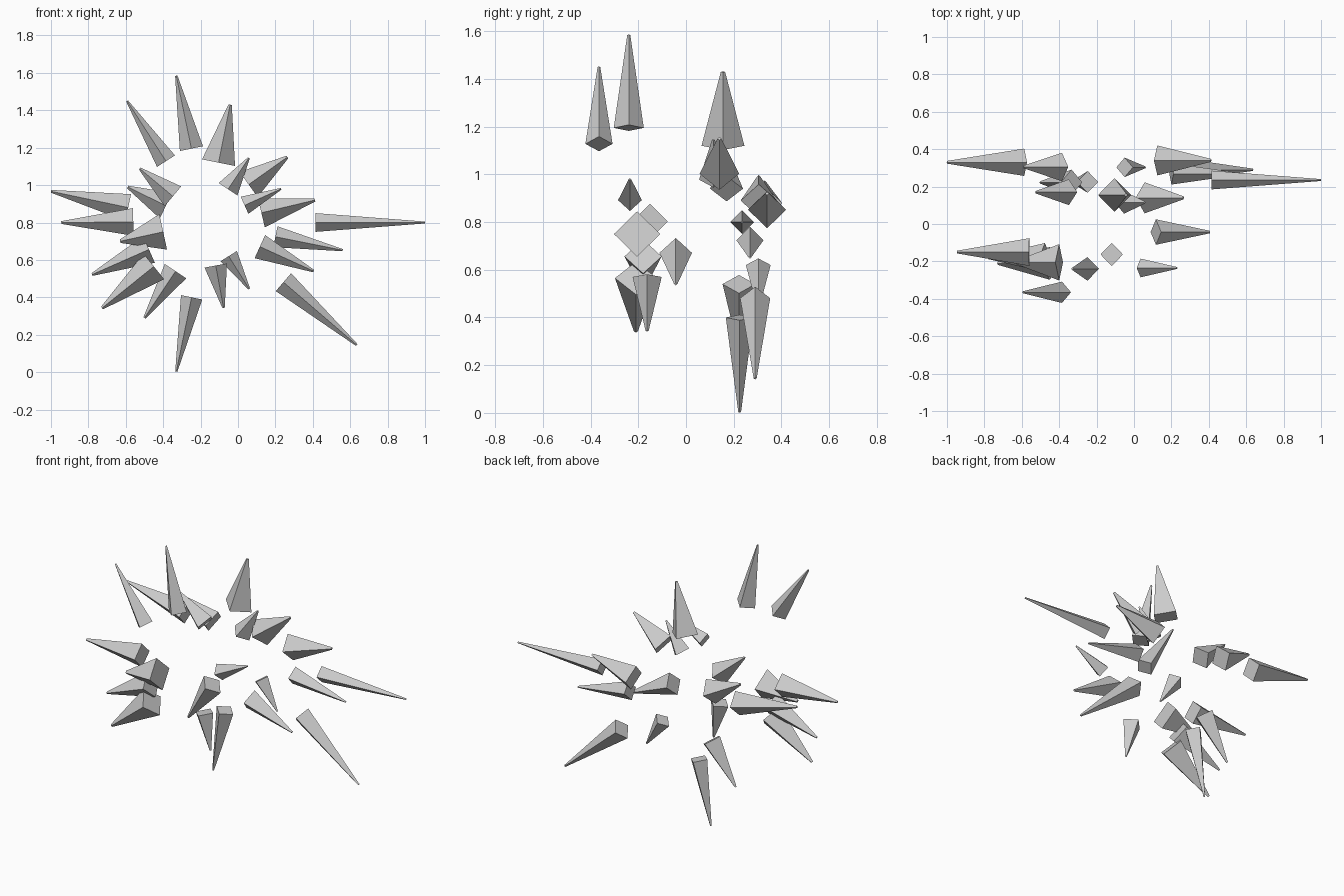
import bpy
from mathutils import Matrix, Vector

# Burst of four-sided spikes, each lying in its own plane of constant y:
# (base x, base z, tip x, tip z, y, radius)
SPIKES = [
    (0.415, 0.80, 1.00, 0.80, 0.235, 0.05),      # right side
    (0.243, 0.481, 0.635, 0.145, 0.29, 0.063),
    (0.20, 0.724, 0.56, 0.652, 0.268, 0.057),
    (0.125, 0.852, 0.412, 0.92, 0.34, 0.08),
    (0.117, 0.671, 0.405, 0.54, -0.043, 0.068),
    (0.057, 1.003, 0.264, 1.15, 0.14, 0.083),
    (0.035, 0.892, 0.23, 0.98, -0.235, 0.05),
    (-0.053, 0.978, 0.058, 1.145, 0.115, 0.06),
    (-0.05, 0.62, 0.06, 0.445, 0.303, 0.052),    # bottom
    (-0.119, 0.57, -0.077, 0.343, -0.163, 0.061),
    (-0.248, 0.40, -0.33, 0.003, 0.225, 0.058),
    (-0.334, 0.54, -0.50, 0.29, 0.222, 0.069),
    (-0.45, 0.565, -0.727, 0.343, -0.21, 0.088), # left side
    (-0.476, 0.656, -0.78, 0.522, -0.18, 0.078),
    (-0.40, 0.75, -0.63, 0.70, -0.205, 0.097),
    (-0.56, 0.803, -0.945, 0.80, -0.15, 0.074),
    (-0.587, 0.88, -1.00, 0.967, 0.33, 0.073),
    (-0.385, 0.89, -0.59, 0.99, 0.305, 0.076),
    (-0.348, 0.94, -0.525, 1.088, 0.17, 0.069),
    (-0.385, 1.128, -0.593, 1.45, -0.365, 0.057), # top
    (-0.249, 1.195, -0.33, 1.585, -0.24, 0.063),
    (-0.104, 1.12, -0.042, 1.43, 0.155, 0.09),
]


def spike(i, bx, bz, tx, tz, y, r):
    base, tip = Vector((bx, y, bz)), Vector((tx, y, tz))
    axis = (tip - base).normalized()
    side = Vector((0, 1, 0)).cross(axis)
    bpy.ops.mesh.primitive_cone_add(vertices=4, radius1=r, radius2=r * 0.1,
                                    depth=(tip - base).length)
    ob = bpy.context.object
    ob.name = f"spike_{i:02d}"
    # square corners point along y and across the spike
    rot = Matrix((side, (0, 1, 0), axis)).transposed().to_4x4()
    ob.matrix_world = Matrix.Translation((base + tip) / 2) @ rot


for i, s in enumerate(SPIKES, 1):
    spike(i, *s)
